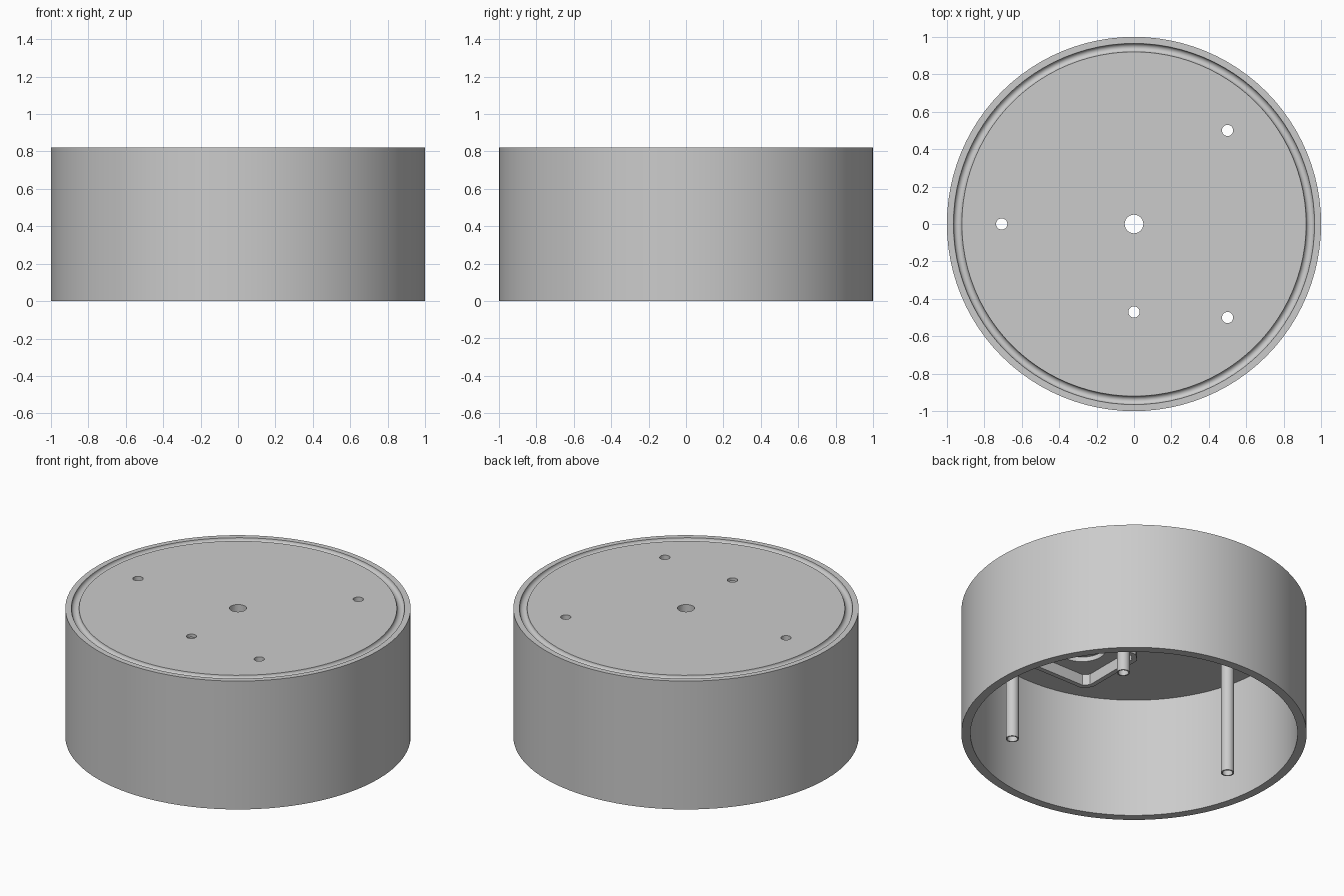
import bpy, bmesh, math
from mathutils import Vector

cube = bpy.data.objects.get("Cube")
if cube:
    bpy.data.objects.remove(cube, do_unlink=True)

HEIGHT, UNDERSIDE = 0.82, 0.77
PEG_RADIUS, BORE_RADIUS = 0.038, 0.03
PEGS = {"left_back_tube": (0.5, 0.5), "left_front_tube": (0.5, -0.5),
        "right_tube": (-0.707, 0)}
POCKET = (0, -0.47)

grey = bpy.data.materials.new("plain grey")
grey.use_nodes = True
colour = (0.6, 0.6, 0.6, 1)
grey.diffuse_color = colour
grey.node_tree.nodes["Principled BSDF"].inputs["Base Color"].default_value = colour


def add_object(name, bm, location=(0, 0, 0)):
    bmesh.ops.recalc_face_normals(bm, faces=bm.faces)
    mesh = bpy.data.meshes.new(name)
    bm.to_mesh(mesh)
    bm.free()
    mesh.materials.append(grey)
    obj = bpy.data.objects.new(name, mesh)
    obj.location = location
    bpy.context.collection.objects.link(obj)
    return obj


def lathe(name, profile, steps, location=(0, 0, 0)):
    """Revolve a closed (radius, height) outline about z."""
    bm = bmesh.new()
    verts = [bm.verts.new((r, 0, z)) for r, z in profile]
    edges = [bm.edges.new((a, b)) for a, b in zip(verts, verts[1:] + verts[:1])]
    bmesh.ops.spin(bm, geom=verts + edges, cent=(0, 0, 0), axis=(0, 0, 1),
                   angle=math.tau, steps=steps)
    bmesh.ops.remove_doubles(bm, verts=bm.verts, dist=0.0001)
    # the outline edge lying on the axis sweeps no surface
    bmesh.ops.delete(bm, geom=[e for e in bm.edges if not e.link_faces], context="EDGES")
    return add_object(name, bm, location)


def select_only(obj):
    bpy.ops.object.select_all(action="DESELECT")
    obj.select_set(True)
    bpy.context.view_layer.objects.active = obj


def smooth(obj):
    select_only(obj)
    bpy.ops.object.shade_smooth_by_angle(angle=math.radians(30))


def drill(target, place, radius, bottom, top):
    """Cut a round hole between two heights."""
    outline = [(0, bottom), (radius, bottom), (radius, top), (0, top)]
    cutter = lathe("cutter", outline, 32, (*place, 0))
    cutter.hide_render = True
    bpy.context.view_layer.update()
    select_only(target)
    mod = target.modifiers.new("hole", "BOOLEAN")
    mod.operation, mod.solver, mod.object = "DIFFERENCE", "EXACT", cutter
    bpy.ops.object.modifier_apply(modifier=mod.name)
    bpy.data.objects.remove(cutter, do_unlink=True)


# Cup-shaped housing with a round groove in its top face
GROOVE_CENTRE, GROOVE_RADIUS = 0.9425, 0.0225
groove = [(GROOVE_CENTRE + GROOVE_RADIUS * math.cos(a), HEIGHT - GROOVE_RADIUS * math.sin(a))
          for a in (math.pi * i / 10 for i in range(11))]
housing = lathe("housing", [(0, UNDERSIDE), (0.947, UNDERSIDE), (0.947, 0), (1, 0),
                            (1, HEIGHT)] + groove + [(0, HEIGHT)], 96)

# Through holes, and the round recess under the top plate
drill(housing, (0, 0), 0.05, 0.7, 0.9)
for place in [*PEGS.values(), POCKET]:
    drill(housing, place, BORE_RADIUS, 0.7, 0.9)
drill(housing, POCKET, 0.14, 0.7, UNDERSIDE + 0.03)
smooth(housing)

# Hollow tubes hanging from the top plate
for name, place in PEGS.items():
    tube = lathe(name, [(BORE_RADIUS, 0), (PEG_RADIUS, 0), (PEG_RADIUS, UNDERSIDE + 0.005),
                        (BORE_RADIUS, UNDERSIDE + 0.005)], 32, (*place, 0))
    smooth(tube)


def chamfered_square(bm, half, cut):
    near = half - cut
    points = []
    for quarter in range(4):
        c, s = [(1, 0), (0, 1), (-1, 0), (0, -1)][quarter]
        for x, y in ((half, near), (near, half)):
            points.append(bm.verts.new((x * c - y * s, x * s + y * c, 0)))
    return points


# Square frame with cut corners around the recess
bm = bmesh.new()
outer = chamfered_square(bm, 0.25, 0.05)
inner = chamfered_square(bm, 0.22, 0.032)
for i in range(8):
    j = (i + 1) % 8
    bm.faces.new((outer[i], outer[j], inner[j], inner[i]))
raised = bmesh.ops.extrude_face_region(bm, geom=bm.faces[:])["geom"]
bmesh.ops.translate(bm, verts=[v for v in raised if isinstance(v, bmesh.types.BMVert)],
                    vec=Vector((0, 0, 0.075)))
add_object("recess_frame", bm, (*POCKET, 0.7))
